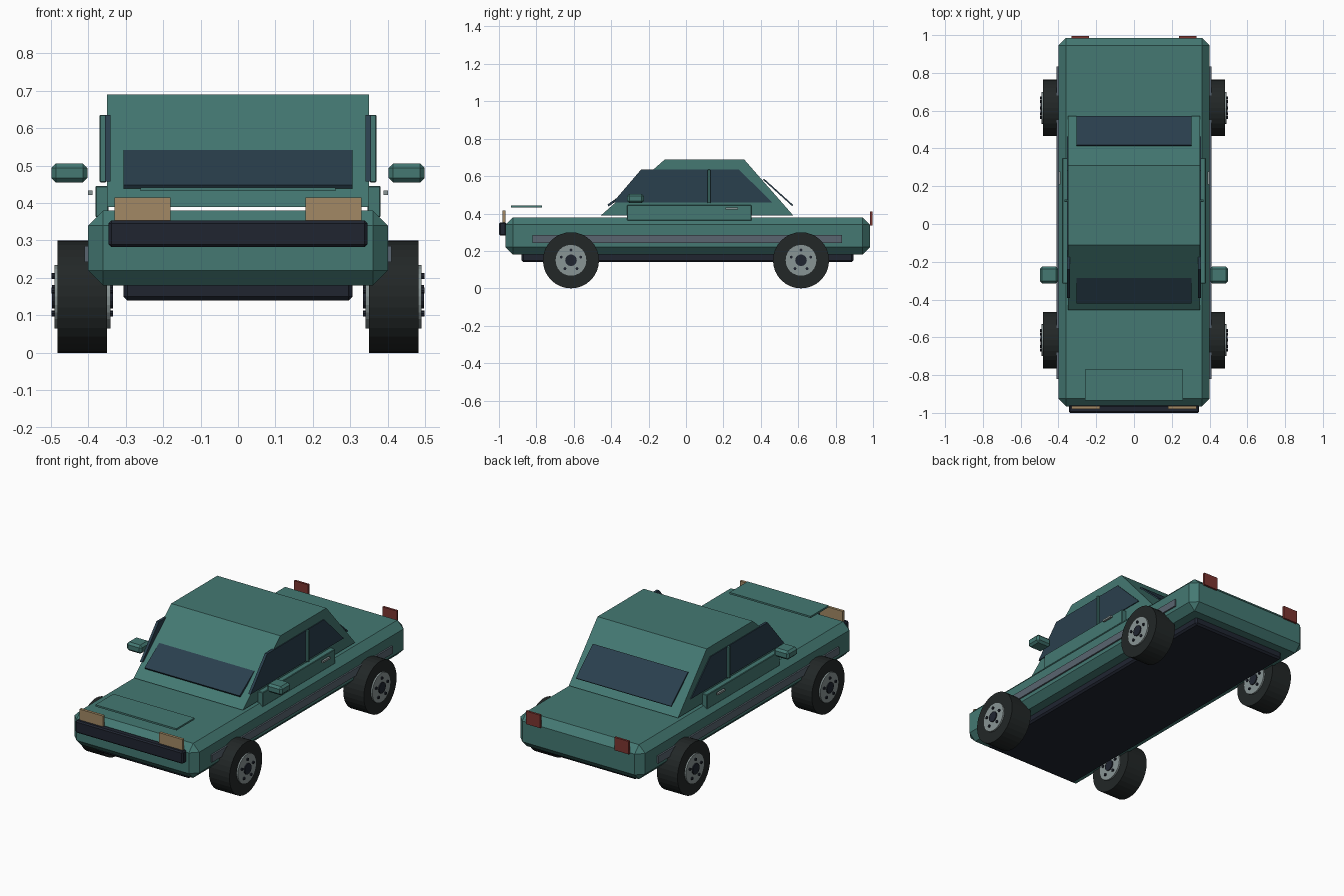
import bpy, bmesh
from math import pi, cos, sin, atan2, hypot
from mathutils import Matrix

if "Cube" in bpy.data.objects:
    bpy.data.objects.remove(bpy.data.objects["Cube"])


def mat(name, rgb):
    m = bpy.data.materials.new(name)
    m.diffuse_color = (*rgb, 1)
    m.use_nodes = True
    m.node_tree.nodes["Principled BSDF"].inputs["Base Color"].default_value = m.diffuse_color
    return m


PAINT = mat("paint", (0.058, 0.19, 0.17))
GLASS = mat("glass", (0.023, 0.05, 0.075))
DARK = mat("dark_plastic", (0.014, 0.018, 0.03))
RUBBER = mat("rubber", (0.016, 0.02, 0.02))
METAL = mat("rim_metal", (0.25, 0.30, 0.30))
TRIM = mat("trim_grey", (0.10, 0.13, 0.16))
AMBER = mat("headlight", (0.36, 0.25, 0.13))
RED = mat("tail_red", (0.20, 0.035, 0.03))


def finish(bm, name, material):
    bmesh.ops.recalc_face_normals(bm, faces=bm.faces)
    me = bpy.data.meshes.new(name)
    bm.to_mesh(me)
    bm.free()
    me.materials.append(material)
    ob = bpy.data.objects.new(name, me)
    bpy.context.collection.objects.link(ob)
    return ob


def box(name, material, x, y, z, bevel=0.0, tilt=0.0):
    """Box from (min, max) ranges, optionally bevelled and tilted about x."""
    size = [r[1] - r[0] for r in (x, y, z)]
    centre = [(r[0] + r[1]) / 2 for r in (x, y, z)]
    bm = bmesh.new()
    bmesh.ops.create_cube(bm, size=1)
    bmesh.ops.scale(bm, vec=size, verts=bm.verts)
    if bevel:
        bmesh.ops.bevel(bm, geom=bm.edges[:], offset=bevel, segments=1,
                        affect='EDGES', profile=0.5)
    bm.transform(Matrix.Translation(centre) @ Matrix.Rotation(tilt, 4, 'X'))
    return finish(bm, name, material)


def prism(name, material, profile, x0, x1):
    """Extrude a (y, z) profile from x0 to x1."""
    bm = bmesh.new()
    face = bm.faces.new([bm.verts.new((x0, y, z)) for y, z in profile])
    ext = bmesh.ops.extrude_face_region(bm, geom=[face])
    bmesh.ops.translate(bm, vec=(x1 - x0, 0, 0),
                        verts=[v for v in ext["geom"] if isinstance(v, bmesh.types.BMVert)])
    return finish(bm, name, material)


def disc(name, material, r, width, loc, sides):
    """Cylinder lying along x."""
    bm = bmesh.new()
    bmesh.ops.create_cone(bm, cap_ends=True, segments=sides, radius1=r, radius2=r, depth=width)
    bm.transform(Matrix.Translation(loc) @ Matrix.Rotation(pi / 2, 4, 'Y'))
    return finish(bm, name, material)


def slab(name, material, half_x, a, b, thick):
    """Thin sheet whose side view runs from a to b, in (y, z)."""
    cy, cz = (a[0] + b[0]) / 2, (a[1] + b[1]) / 2
    length = hypot(b[0] - a[0], b[1] - a[1])
    return box(name, material, (-half_x, half_x), (cy - length / 2, cy + length / 2),
               (cz - thick / 2, cz + thick / 2), tilt=atan2(b[1] - a[1], b[0] - a[0]))


# Body, underbody and cabin
box("body", PAINT, (-0.40, 0.40), (-0.965, 0.985), (0.18, 0.38), 0.04)
box("underbody", DARK, (-0.305, 0.305), (-0.88, 0.895), (0.14, 0.20), 0.01)
prism("cabin", PAINT, [(-0.455, 0.39), (0.573, 0.39), (0.31, 0.69), (-0.112, 0.69)], -0.35, 0.35)

# Windscreen, rear window and bonnet panel
slab("windscreen", GLASS, 0.305, (-0.417, 0.443), (-0.283, 0.536), 0.012)
slab("rear_window", GLASS, 0.305, (0.415, 0.583), (0.57, 0.443), 0.008)
box("bonnet_panel", PAINT, (-0.26, 0.26), (-0.935, -0.77), (0.432, 0.442))

# Grille bumper
box("grille", DARK, (-0.345, 0.345), (-1.0, -0.96), (0.282, 0.353), 0.007)

for side, s in (("left", -1), ("right", 1)):
    def span(a, b):
        return tuple(sorted((s * a, s * b)))

    # Lights
    box(side + "_headlight", AMBER, span(0.18, 0.33), (-0.98, -0.964), (0.335, 0.415))
    box(side + "_tail_light", RED, span(0.238, 0.33), (0.983, 0.996), (0.335, 0.41))

    # Side windows and pillar
    prism(side + "_front_window", GLASS,
          [(-0.392, 0.458), (0.118, 0.458), (0.118, 0.635), (-0.24, 0.635)], s * 0.34, s * 0.355)
    prism(side + "_rear_window", GLASS,
          [(0.128, 0.458), (0.462, 0.458), (0.283, 0.635), (0.128, 0.635)], s * 0.34, s * 0.355)
    box(side + "_pillar", PAINT, span(0.352, 0.369), (0.116, 0.13), (0.455, 0.635), 0.002)

    # Door, handle, trim strip and mirror
    box(side + "_door", PAINT, span(0.345, 0.38), (-0.315, 0.35), (0.362, 0.446), 0.003)
    box(side + "_door_handle", METAL, span(0.388, 0.40), (0.21, 0.277), (0.422, 0.433))
    box(side + "_trim_strip", TRIM, span(0.395, 0.409), (-0.82, 0.835), (0.242, 0.285))
    box(side + "_mirror", PAINT, span(0.402, 0.498), (-0.315, -0.225), (0.455, 0.505), 0.012)

    # Wheels
    for end, y in (("front", -0.615), ("rear", 0.615)):
        tag = f"{end}_{side}_"
        x = s * 0.415
        disc(tag + "tyre", RUBBER, 0.15, 0.132, (x, y, 0.15), 32)
        disc(tag + "rim", METAL, 0.085, 0.15, (x, y, 0.15), 24)
        disc(tag + "hub", DARK, 0.031, 0.162, (x, y, 0.15), 16)
        for i in range(5):
            a = pi / 2 + i * 2 * pi / 5
            disc(f"{tag}bolt_{i + 1}", DARK, 0.008, 0.164,
                 (x, y + 0.055 * cos(a), 0.15 + 0.055 * sin(a)), 8)
